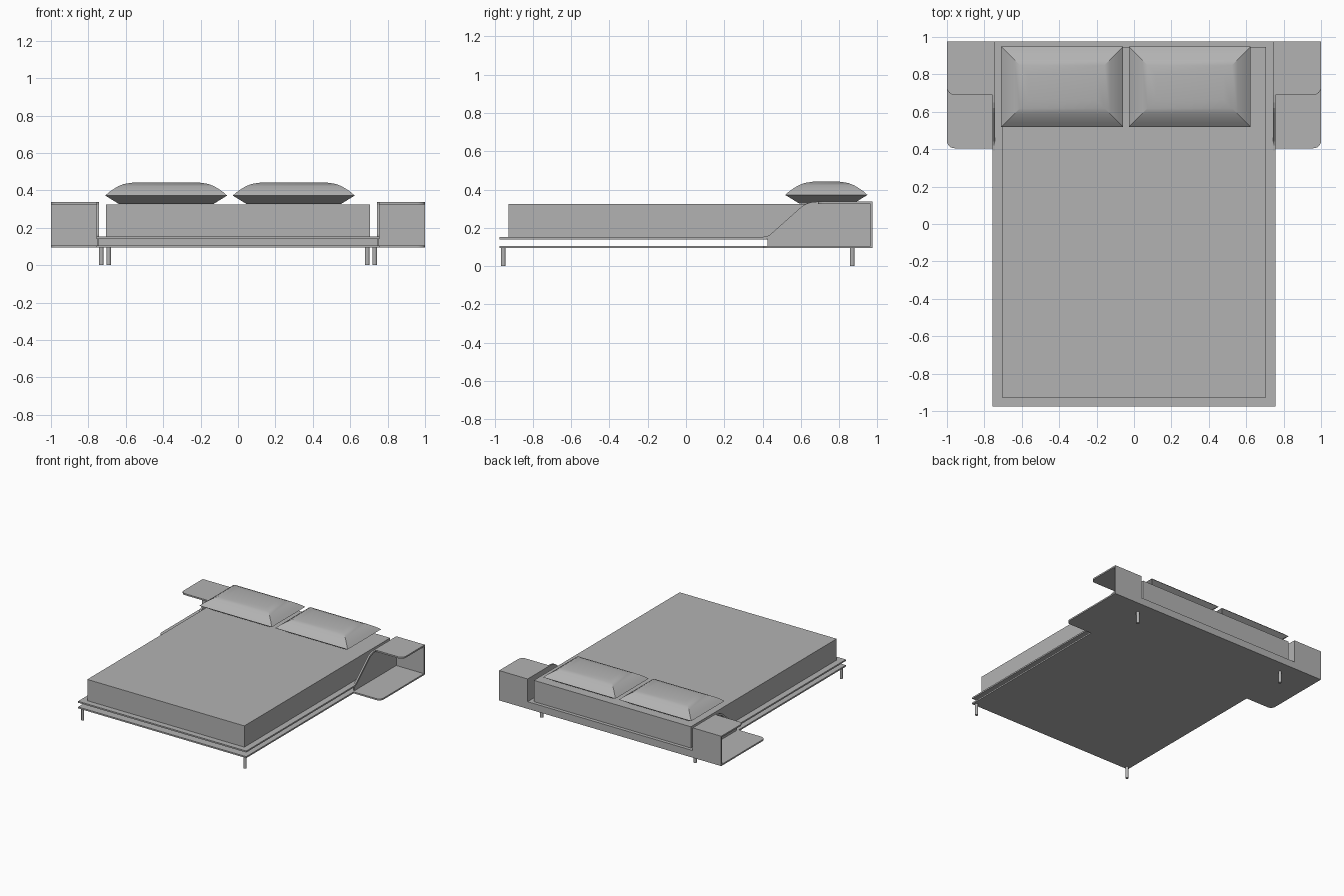
import bpy, bmesh, math
from mathutils import Vector

if "Cube" in bpy.data.objects:
    bpy.data.objects.remove(bpy.data.objects["Cube"], do_unlink=True)

grey = bpy.data.materials.new("plain grey")
grey.use_nodes = True
colour = (0.45, 0.45, 0.45, 1)
grey.diffuse_color = colour
grey.node_tree.nodes["Principled BSDF"].inputs["Base Color"].default_value = colour

THICK = 0.012          # sheet thickness
LOW, DECK, SHELF = 0.094, 0.152, 0.337   # floor underside, deck top, shelf top
SIDE, INNER, BACK = 0.757, 0.743, 0.975


def finish(name, bm, mirror=False):
    bmesh.ops.recalc_face_normals(bm, faces=bm.faces)
    mesh = bpy.data.meshes.new(name)
    bm.to_mesh(mesh)
    bm.free()
    mesh.materials.append(grey)
    ob = bpy.data.objects.new(name, mesh)
    bpy.context.collection.objects.link(ob)
    if mirror:
        mod = ob.modifiers.new("mirror", "MIRROR")
        mod.use_axis[0] = True
    return ob


def prism(name, outline, lo, hi, axis="Z", mirror=False):
    """Extrude a flat outline: (x, y) along z, or (y, z) along x."""
    bm = bmesh.new()
    if axis == "Z":
        verts = [bm.verts.new((a, b, lo)) for a, b in outline]
        move = Vector((0, 0, hi - lo))
    else:
        verts = [bm.verts.new((lo, a, b)) for a, b in outline]
        move = Vector((hi - lo, 0, 0))
    face = bm.faces.new(verts)
    ext = bmesh.ops.extrude_face_region(bm, geom=[face])["geom"]
    bmesh.ops.translate(bm, vec=move, verts=[v for v in ext if isinstance(v, bmesh.types.BMVert)])
    return finish(name, bm, mirror)


def box(name, x0, x1, y0, y1, z0, z1, mirror=False):
    return prism(name, [(x0, y0), (x1, y0), (x1, y1), (x0, y1)], z0, z1, mirror=mirror)


def corner(x, y, r, steps=6):
    """Rounded corner at the +x, -y side of a plate."""
    angles = [math.radians(-90 + 90 * i / steps) for i in range(steps + 1)]
    return [(x - r + r * math.cos(a), y + r + r * math.sin(a)) for a in angles]


# Bottom sheet with rounded side wings
right_half = [(SIDE, -BACK), (SIDE, 0.405)] + corner(1, 0.405, 0.04) + [(1, BACK)]
left_half = [(-x, y) for x, y in reversed(right_half)]
prism("bottom_sheet", right_half + left_half, LOW, LOW + THICK)

# Deck that carries the mattress
deck = [(SIDE, -BACK), (SIDE, 0.42), (INNER, 0.42), (INNER, BACK - THICK)]
prism("deck", deck + [(-x, y) for x, y in reversed(deck)], DECK - THICK, DECK)

# Back panel: low in the middle, tall behind the side shelves
back = [(1, LOW + THICK), (1, SHELF - THICK), (INNER, SHELF - THICK), (INNER, DECK)]
back += [(-x, z) for x, z in reversed(back)]
bm = bmesh.new()
back_face = bm.faces.new([bm.verts.new((x, BACK, z)) for x, z in back])
ext = bmesh.ops.extrude_face_region(bm, geom=[back_face])["geom"]
bmesh.ops.translate(bm, vec=(0, -THICK, 0), verts=[v for v in ext if isinstance(v, bmesh.types.BMVert)])
finish("back_panel", bm)

# Side shelf tops with a rounded outer corner
shelf = [(INNER, 0.69)] + corner(1, 0.69, 0.04) + [(1, BACK), (INNER, BACK)]
prism("shelf_top", shelf, SHELF - THICK, SHELF, mirror=True)

# Sloping strips joining the deck to the shelves
upper = [(0.39, 0.152), (0.42, 0.155), (0.44, 0.165), (0.595, 0.303),
         (0.62, 0.322), (0.65, 0.333), (0.69, 0.337)]
lower = [(0.39, 0.14), (0.425, 0.142), (0.45, 0.155), (0.605, 0.293),
         (0.63, 0.311), (0.66, 0.321), (0.69, 0.325)]
prism("sloping_strip", upper + lower[::-1], INNER, SIDE, "X", mirror=True)

# Inner walls of the side shelves
wall = lower[1:] + [(BACK - THICK, SHELF - THICK), (BACK - THICK, LOW + THICK), (0.425, LOW + THICK)]
prism("shelf_inner_wall", wall, INNER, INNER + 0.008, "X", mirror=True)

# Mattress
box("mattress", -0.707, 0.707, -0.928, 0.947, DECK, 0.325)

# Legs
for name, x, y in (("front_leg", 0.731, -0.954), ("back_leg", 0.691, 0.868)):
    bm = bmesh.new()
    bmesh.ops.create_cone(bm, cap_ends=True, segments=16, radius1=0.012, radius2=0.012, depth=LOW)
    bmesh.ops.translate(bm, vec=(x, y, LOW / 2), verts=bm.verts)
    finish(name, bm, mirror=True)


def pillow(name, cx, cy):
    """Stack of inset rectangles from the flat base, over the rim, to the top."""
    rings = [(0.075, 0.326), (0, 0.372), (0.022, 0.391), (0.045, 0.407),
             (0.07, 0.422), (0.1, 0.434), (0.145, 0.441)]
    bm = bmesh.new()
    loops = []
    for inset, z in rings:
        hx, hy = 0.326 - inset, 0.215 - inset
        loops.append([bm.verts.new((cx + sx * hx, cy + sy * hy, z))
                      for sx, sy in ((-1, -1), (1, -1), (1, 1), (-1, 1))])
    for a, b in zip(loops, loops[1:]):
        for i in range(4):
            j = (i + 1) % 4
            bm.faces.new((a[i], a[j], b[j], b[i]))
    bm.faces.new(loops[0])
    bm.faces.new(loops[-1])
    ob = finish(name, bm)
    bpy.ops.object.select_all(action="DESELECT")
    ob.select_set(True)
    bpy.context.view_layer.objects.active = ob
    bpy.ops.object.shade_smooth_by_angle(angle=math.radians(25))


pillow("right_pillow", -0.384, 0.733)
pillow("left_pillow", 0.298, 0.733)
